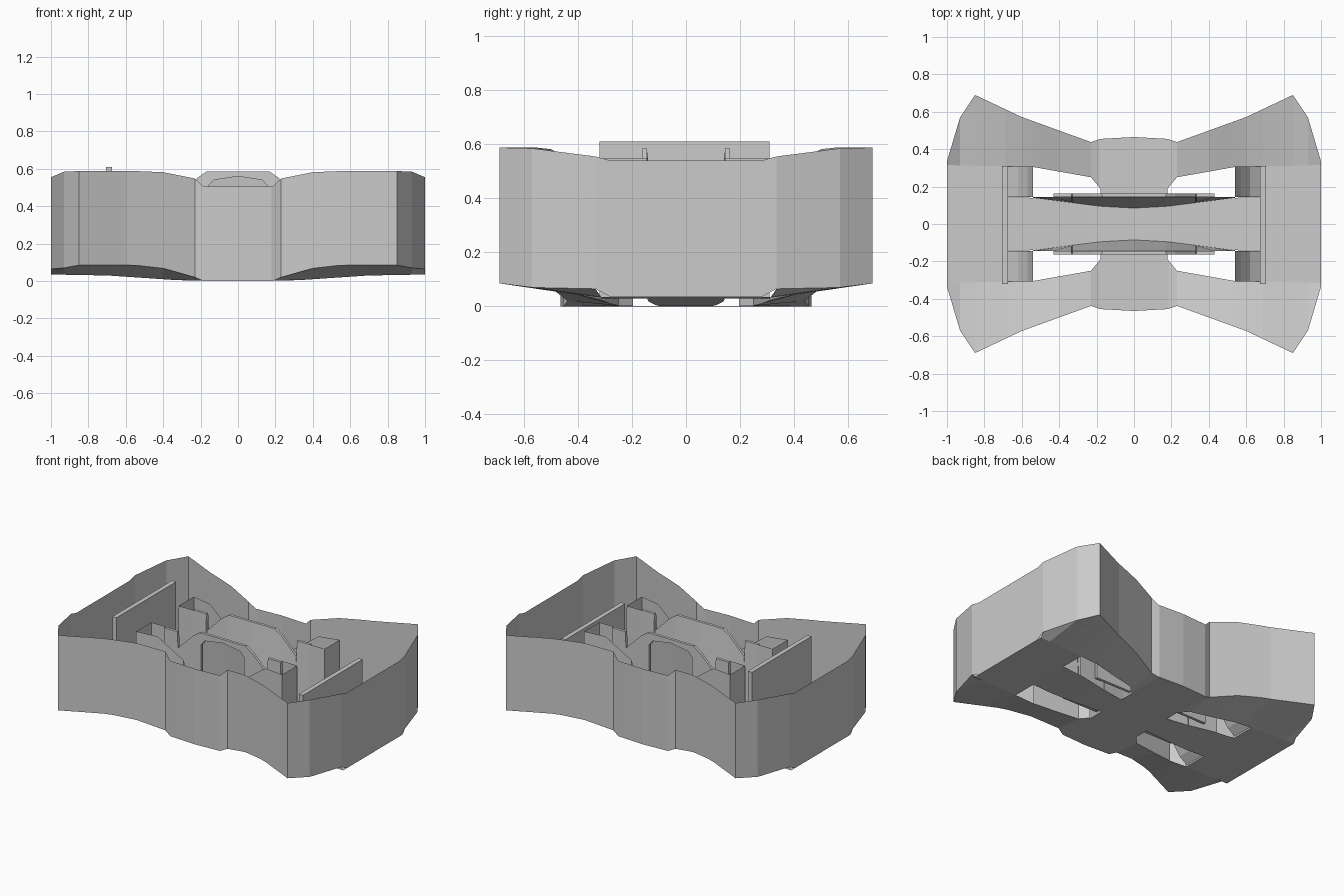
import bpy, bmesh

if "Cube" in bpy.data.objects:
    bpy.data.objects.remove(bpy.data.objects["Cube"])


def lerp(x, pts):
    """Piecewise-linear curve through (x, value) points."""
    for (a, va), (b, vb) in zip(pts, pts[1:]):
        if x <= b:
            return va + (vb - va) * (x - a) / (b - a)
    return pts[-1][1]


# Curves along half the length
HALF_WIDTH = [(0, .465), (.18, .455), (.23, .438), (.6, .572), (.85, .69), (.93, .57), (1, .335)]
RIM = [(0, .505), (.185, .505), (.23, .548), (.4, .582), (.55, .588), (.85, .588), (.93, .585), (1, .555)]
EDGE_BOTTOM = [(0, 0), (.185, 0), (.23, .02), (.4, .068), (.55, .085), (.85, .085), (.93, .07), (1, .065)]
MID_BOTTOM = [(0, 0), (.3, .003), (.7, .03), (1, .035)]
HOLE_OUT = [(0, .19), (.18, .19), (.23, .25), (.54, .305), (1, .315)]
HOLE_IN = [(0, .085), (.18, .095), (.54, .14), (1, .15)]
SIDE_TOP = [(0, .585), (.17, .585), (.22, .55), (.33, .44), (.335, .548), (.54, .548)]
STATIONS = [0, .18, .185, .23, .4, .54, .6, .69, .85, .93, 1]


def make(name, faces, mirror=(True, True, False), thickness=0):
    bm = bmesh.new()
    for f in faces:
        bm.faces.new([bm.verts.new(p) for p in f])
    bmesh.ops.remove_doubles(bm, verts=bm.verts, dist=.0005)
    bmesh.ops.recalc_face_normals(bm, faces=bm.faces)
    me = bpy.data.meshes.new(name)
    bm.to_mesh(me)
    bm.free()
    ob = bpy.data.objects.new(name, me)
    bpy.context.collection.objects.link(ob)
    if thickness:
        s = ob.modifiers.new("thickness", 'SOLIDIFY')
        s.thickness = thickness
        s.offset = 0
    if any(mirror):
        m = ob.modifiers.new("mirror", 'MIRROR')
        m.use_axis = mirror
        m.merge_threshold = .0005
    return ob


def ribbon(low, high):
    """Quads between two matching paths."""
    return [(low[i], low[i + 1], high[i + 1], high[i]) for i in range(len(low) - 1)]


def box(x0, x1, y0, y1, z0, z1):
    a = [(x0, y0), (x1, y0), (x1, y1), (x0, y1)]
    lo, hi = [(x, y, z0) for x, y in a], [(x, y, z1) for x, y in a]
    return ribbon(lo + lo[:1], hi + hi[:1]) + [lo, hi]


# Floor with four openings
rows = [[(x, 0, lerp(x, MID_BOTTOM)),
         (x, lerp(x, HOLE_IN), lerp(x, MID_BOTTOM)),
         (x, lerp(x, HOLE_OUT), lerp(x, MID_BOTTOM)),
         (x, lerp(x, HALF_WIDTH), lerp(x, EDGE_BOTTOM))] for x in STATIONS]
faces = []
for a, b in zip(rows, rows[1:]):
    for k in range(3):
        if k == 1 and .18 <= a[0][0] < .69:
            continue
        faces.append((a[k], b[k], b[k + 1], a[k + 1]))
make("floor", faces)

# Outer bow-tie wall with wavy rim
low = [r[3] for r in rows]
high = [(p[0], p[1], lerp(p[0], RIM)) for p in low]
low += [(1, .28, .035), (1, 0, .035)]
high += [(1, .28, .54), (1, 0, .54)]
make("outer_wall", ribbon(low, high))

# Walls and end ramps around the openings
xs = [.185, .23, .4, .54]
low = [(x, lerp(x, HOLE_OUT), lerp(x, MID_BOTTOM)) for x in xs]
high = [(x, y, lerp(x, [(.18, .2), (.23, .42), (.3, .54), (.54, .548)])) for x, y, z in low]
make("opening_wall", ribbon(low, high))
make("opening_end_wall", [((.54, .145, .25), (.54, .305, .25), (.54, .305, .548), (.54, .145, .548))])
ramp = [(.69, .03), (.62, .08), (.57, .15), (.54, .25)]
make("end_ramp", ribbon([(x, .145, z) for x, z in ramp], [(x, .308, z) for x, z in ramp]))

# Sloped sides of the central channel
xs = [0, .17, .22, .33, .335, .43, .54]
low = [(x, lerp(x, HOLE_IN), lerp(x, MID_BOTTOM)) for x in xs]
high = [(x, .145, lerp(x, SIDE_TOP)) for x in xs]
make("channel_side", ribbon(low, high))

# Upright panels with an arched opening
arch = [(0, .56), (.13, .54), (.16, .505), (.161, .035), (.22, .035), (.33, .035), (.335, .035), (.43, .035)]
top = [(x, lerp(x, SIDE_TOP)) for x, _ in arch]
top[3] = (.17, .585)
make("arched_panel", ribbon([(x, .154, z) for x, z in arch], [(x, .154, z) for x, z in top]), thickness=.018)

# End plates, the left one taller
make("left_plate", box(-.705, -.675, -.32, .31, .03, .61), mirror=(False,) * 3)
make("right_plate", box(.675, .705, -.32, .31, .03, .46), mirror=(False,) * 3)
